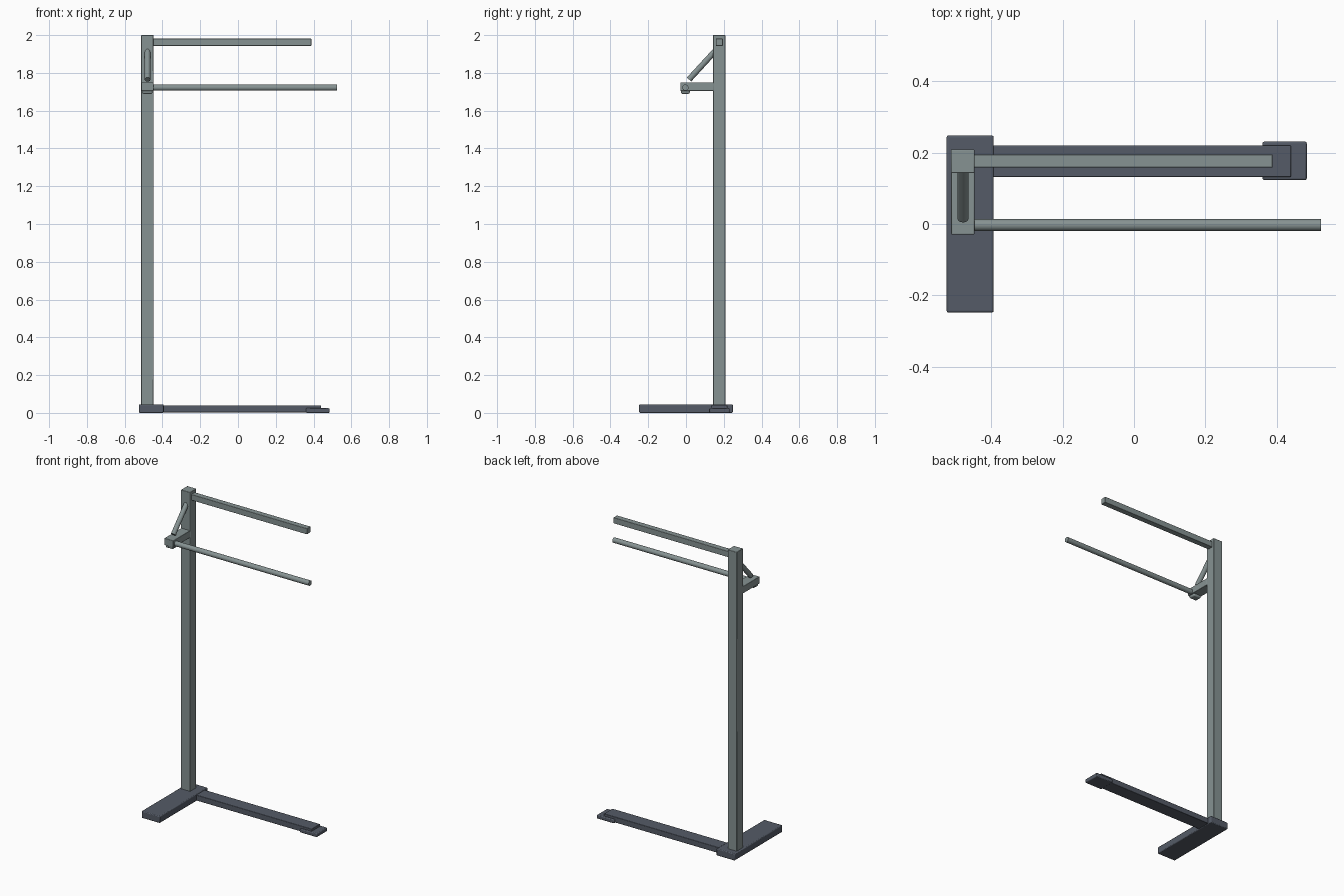
import bpy
from mathutils import Vector

cube = bpy.data.objects.get("Cube")
if cube:
    bpy.data.objects.remove(cube, do_unlink=True)


def make_material(name, rgb):
    mat = bpy.data.materials.new(name)
    mat.use_nodes = True
    mat.diffuse_color = (*rgb, 1)
    mat.node_tree.nodes["Principled BSDF"].inputs["Base Color"].default_value = (*rgb, 1)
    return mat


grey = make_material("light grey metal", (0.24, 0.29, 0.29))
slate = make_material("dark slate metal", (0.09, 0.105, 0.135))


def box(name, low, high, mat, bevel=0.003):
    low, high = Vector(low), Vector(high)
    bpy.ops.mesh.primitive_cube_add(size=1, location=(low + high) / 2)
    obj = bpy.context.object
    obj.name = name
    obj.scale = high - low
    bpy.ops.object.transform_apply(location=False, rotation=False, scale=True)
    mod = obj.modifiers.new("soft edges", "BEVEL")
    mod.width = bevel
    mod.segments = 2
    obj.data.materials.append(mat)
    bpy.ops.object.shade_smooth_by_angle()
    return obj


def rod(name, start, end, radius, mat):
    start, end = Vector(start), Vector(end)
    axis = end - start
    bpy.ops.mesh.primitive_cylinder_add(vertices=32, radius=radius, depth=axis.length,
                                        location=(start + end) / 2)
    obj = bpy.context.object
    obj.name = name
    obj.rotation_euler = axis.to_track_quat("Z", "Y").to_euler()
    obj.data.materials.append(mat)
    bpy.ops.object.shade_smooth_by_angle()
    return obj


# Floor base: cross plate, long runner and end foot
box("base_plate", (-0.525, -0.248, 0), (-0.393, 0.248, 0.045), slate, 0.005)
box("base_runner", (-0.40, 0.132, 0.003), (0.44, 0.22, 0.04), slate)
box("end_foot", (0.36, 0.123, 0), (0.484, 0.231, 0.025), slate, 0.005)

# Upright post and top rail
box("post", (-0.513, 0.143, 0.04), (-0.447, 0.209, 2), grey)
box("top_rail", (-0.45, 0.158, 1.943), (0.388, 0.195, 1.981), grey, 0.002)

# Bracket arm with its lower block, and the hanging rod
box("bracket_arm", (-0.512, -0.03, 1.704), (-0.447, 0.146, 1.75), grey)
box("bracket_block", (-0.506, -0.026, 1.689), (-0.453, 0.02, 1.715), grey, 0.007)
rod("hanging_rod", (-0.455, -0.003, 1.722), (0.524, -0.003, 1.722), 0.0165, grey)

# Diagonal brace between arm and post
rod("brace", (-0.479, 0.016, 1.765), (-0.479, 0.16, 1.922), 0.0155, grey)
